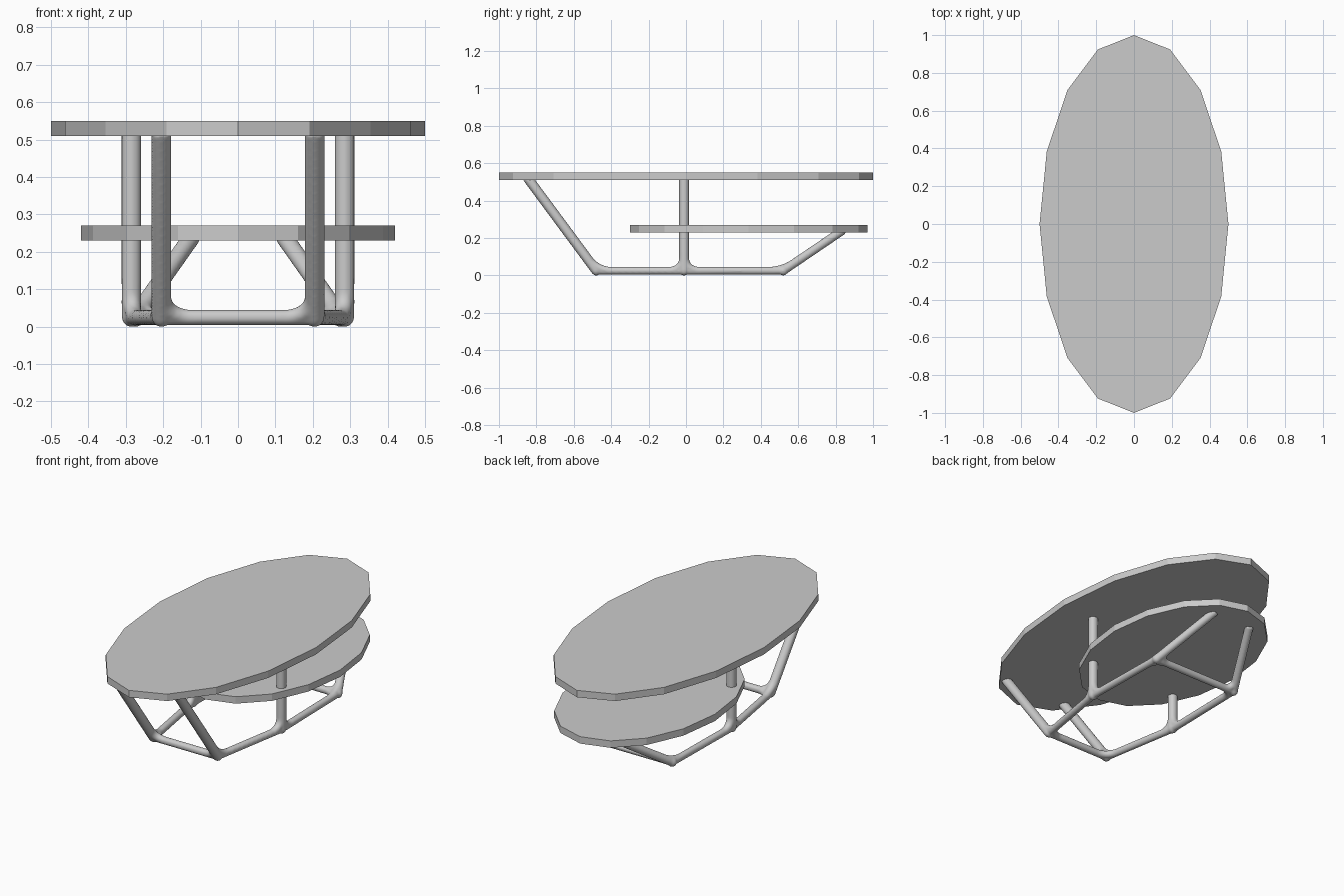
import bpy
from mathutils import Vector

if "Cube" in bpy.data.objects:
    bpy.data.objects.remove(bpy.data.objects["Cube"])


# Elliptical 16-sided slabs
def slab(name, cy, cz, rx, ry, thick):
    bpy.ops.mesh.primitive_cylinder_add(vertices=16, radius=1, depth=1, location=(0, cy, cz))
    ob = bpy.context.object
    ob.name = name
    ob.scale = (rx, ry, thick)
    bpy.ops.object.transform_apply(location=False, rotation=False, scale=True)


slab("table_top", 0, 0.53, 0.5, 1.0, 0.04)
slab("lower_shelf", 0.335, 0.25, 0.42, 0.635, 0.04)

# Frame skeleton: base nodes and leg tips for one side, mirrored
nodes = {}
edges = []
half = {
    "front": (0.205, -0.48, 0.025), "front_tip": (0.205, -0.85, 0.525),
    "mid": (0.285, -0.01, 0.025), "mid_tip": (0.285, -0.01, 0.525),
    "rear": (0.275, 0.52, 0.025), "rear_tip": (0.122, 0.84, 0.242),
}
for s in (1, -1):
    for k, (x, y, z) in half.items():
        nodes[k, s] = Vector((s * x, y, z))
    edges += [(("front", s), ("front_tip", s), 0.027), (("mid", s), ("mid_tip", s), 0.027),
              (("rear", s), ("rear_tip", s), 0.024), (("front", s), ("mid", s), 0.021),
              (("mid", s), ("rear", s), 0.021)]
edges += [((k, 1), (k, -1), 0.021) for k in ("front", "rear")]

curve = bpy.data.curves.new("frame", "CURVE")
curve.dimensions = "3D"
curve.bevel_depth = 1.0
curve.bevel_resolution = 4
curve.use_fill_caps = True


def tube(points, radii):
    sp = curve.splines.new("POLY")
    sp.points.add(len(points) - 1)
    for p, co, r in zip(sp.points, points, radii):
        p.co = (*co, 1)
        p.radius = r


# Straight bars
for a, b, r in edges:
    tube([nodes[a], nodes[b]], [r, r])

# Curved fillets between every pair of bars meeting at a node
REACH = 0.085
for key, p in nodes.items():
    arms = [(nodes[b if a == key else a], r) for a, b, r in edges if key in (a, b)]
    for i in range(len(arms)):
        for j in range(i):
            (qa, ra), (qb, rb) = arms[i], arms[j]
            pa = p + (qa - p).normalized() * REACH
            pb = p + (qb - p).normalized() * REACH
            ts = [n / 8 for n in range(9)]
            tube([pa * (1 - t) ** 2 + p * 2 * t * (1 - t) + pb * t * t for t in ts],
                 [(ra + (rb - ra) * t) * 0.96 for t in ts])

frame = bpy.data.objects.new("tube_frame", curve)
bpy.context.collection.objects.link(frame)
bpy.ops.object.select_all(action="DESELECT")
frame.select_set(True)
bpy.context.view_layer.objects.active = frame
bpy.ops.object.convert(target="MESH")
frame = bpy.context.object
frame.name = "tube_frame"

# Rounded joints at the base nodes
balls = []
for key, p in nodes.items():
    if not key[0].endswith("tip"):
        bpy.ops.mesh.primitive_uv_sphere_add(segments=16, ring_count=10, radius=0.026, location=p)
        balls.append(bpy.context.object)
for b in balls:
    b.select_set(True)
frame.select_set(True)
bpy.context.view_layer.objects.active = frame
bpy.ops.object.join()

# Fuse into one smooth blended frame
rm = frame.modifiers.new("fuse", "REMESH")
rm.mode = "VOXEL"
rm.voxel_size = 0.006
rm.use_smooth_shade = True
sm = frame.modifiers.new("blend", "SMOOTH")
sm.factor = 0.5
sm.iterations = 4
